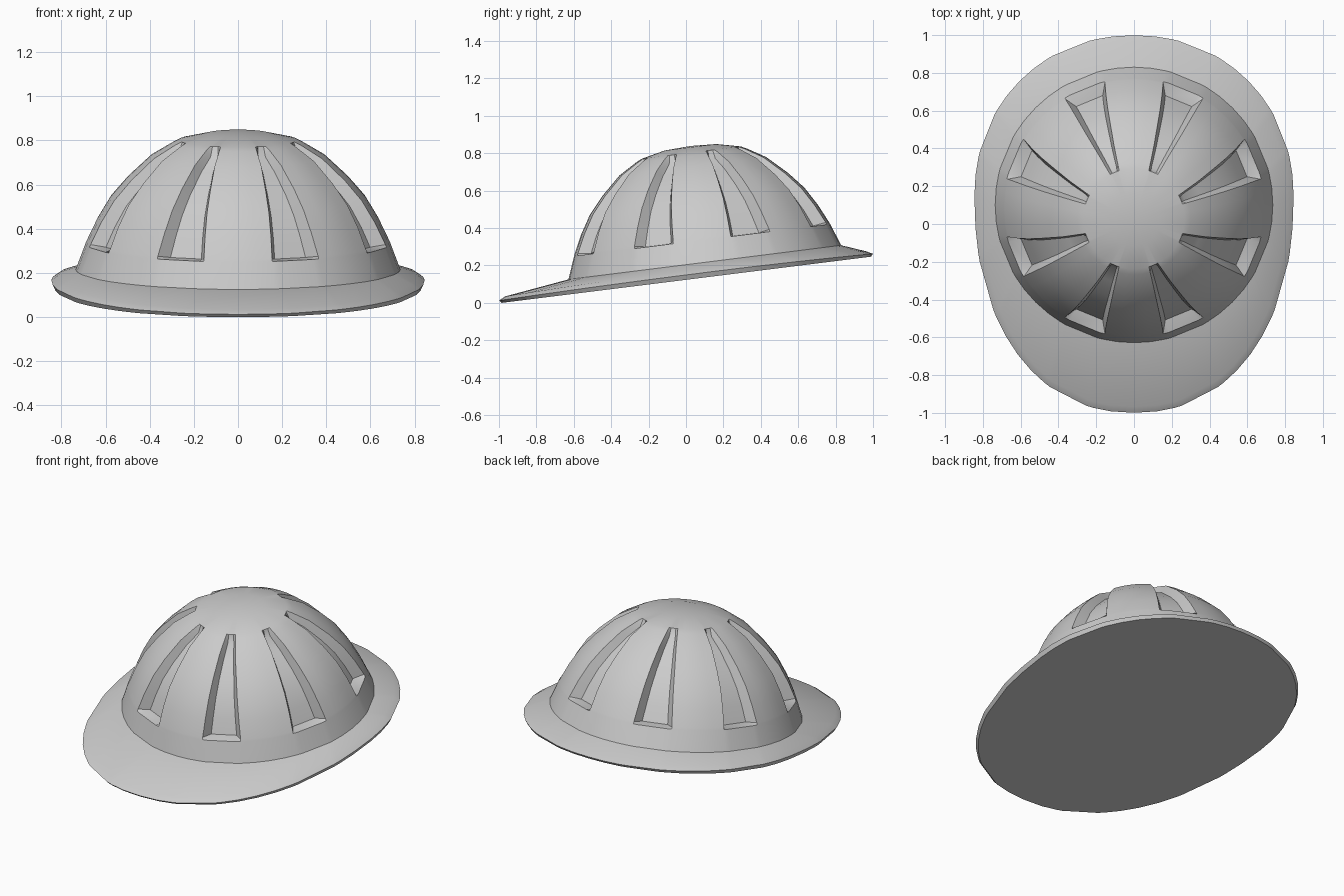
import bpy, bmesh, math
from mathutils import Matrix, Vector

if "Cube" in bpy.data.objects:
    bpy.data.objects.remove(bpy.data.objects["Cube"])

TILT = math.atan(0.125)      # the whole hat leans forward
DOME_Y = 0.11                # dome centre in the untilted frame
SECTORS = 8                  # one pressed groove per sector

# Dome profile: radius, height, groove half-width (deg), groove depth
PROFILE = [
    (0.735, 0.080, 9.5, 0.0), (0.690, 0.200, 9.5, 0.0),
    (0.685, 0.212, 9.5, 0.065), (0.638, 0.310, 9.0, 0.060),
    (0.578, 0.410, 8.5, 0.055), (0.500, 0.500, 8.0, 0.050),
    (0.395, 0.598, 7.0, 0.045), (0.300, 0.655, 6.0, 0.035),
    (0.268, 0.671, 5.5, 0.0), (0.140, 0.700, 5.5, 0.0),
]


def columns(half):
    """Angles around the hat, with a flag for groove-floor columns."""
    out = []
    for s in range(SECTORS):
        mid = (s + 0.5) * 360 / SECTORS
        for off, floor in ((-22.5, 0), (-15.5, 0), (-half, 0), (-half + 2.5, 1),
                           (half - 2.5, 1), (half, 0), (15.5, 0)):
            out.append((math.radians(mid + off), floor))
    return out


def dome_ring(r, h, half, depth):
    ring = []
    for a, floor in columns(half):
        d = depth * floor / math.hypot(r, h - 0.1)
        rr, hh = r * (1 - d), h - (h - 0.1) * d
        ring.append(Vector((rr * math.cos(a), DOME_Y + rr * math.sin(a), hh)))
    return ring


def brim_ring(inset, height, side_lift=0.0):
    """Egg-shaped brim outline, pulled in towards the dome by inset."""
    ring = []
    for a, _ in columns(9.5):
        c, s = math.cos(a), math.sin(a)
        n, length = (2.08, 0.857) if s > 0 else (2.2, 1.157)
        x = math.copysign(0.845 * abs(c) ** (2 / n), c)
        y = 0.15 + math.copysign(length * abs(s) ** (2 / n), s)
        p = Vector((x, y - DOME_Y, 0))
        p *= 1 - inset / p.length
        ring.append(Vector((p.x, p.y + DOME_Y, height + side_lift * c * c)))
    return ring


def build(name, rings, apex=None, cap=False):
    bm = bmesh.new()
    rows = [[bm.verts.new(p) for p in ring] for ring in rings]
    n = len(rows[0])
    for lo, hi in zip(rows, rows[1:]):
        for i in range(n):
            j = (i + 1) % n
            bm.faces.new((lo[i], lo[j], hi[j], hi[i]))
    if apex:
        top = bm.verts.new(apex)
        for i in range(n):
            bm.faces.new((rows[-1][i], rows[-1][(i + 1) % n], top))
    if cap:
        bm.faces.new(rows[0][::-1])
    bm.transform(Matrix.Rotation(TILT, 4, 'X'))
    mesh = bpy.data.meshes.new(name)
    bm.to_mesh(mesh)
    bm.free()
    ob = bpy.data.objects.new(name, mesh)
    bpy.context.collection.objects.link(ob)
    bpy.ops.object.select_all(action='DESELECT')
    ob.select_set(True)
    bpy.context.view_layer.objects.active = ob
    bpy.ops.object.shade_smooth_by_angle(angle=math.radians(40))
    return ob


# Grooved dome
dome = build("dome", [dome_ring(*p) for p in PROFILE], apex=(0, DOME_Y, 0.707))

# Brim with flat closed underside
brim = build("brim", [brim_ring(0.012, 0.0), brim_ring(0.0, 0.014, 0.012),
                      brim_ring(0.035, 0.032, 0.018), dome_ring(*PROFILE[0])], cap=True)

# Stand the lowest point on z = 0 and centre front to back
ys = [v.co.y for v in brim.data.vertices]
zs = [v.co.z for v in brim.data.vertices]
shift = Matrix.Translation((0, -(min(ys) + max(ys)) / 2, -min(zs)))
for ob in (dome, brim):
    ob.data.transform(shift)
